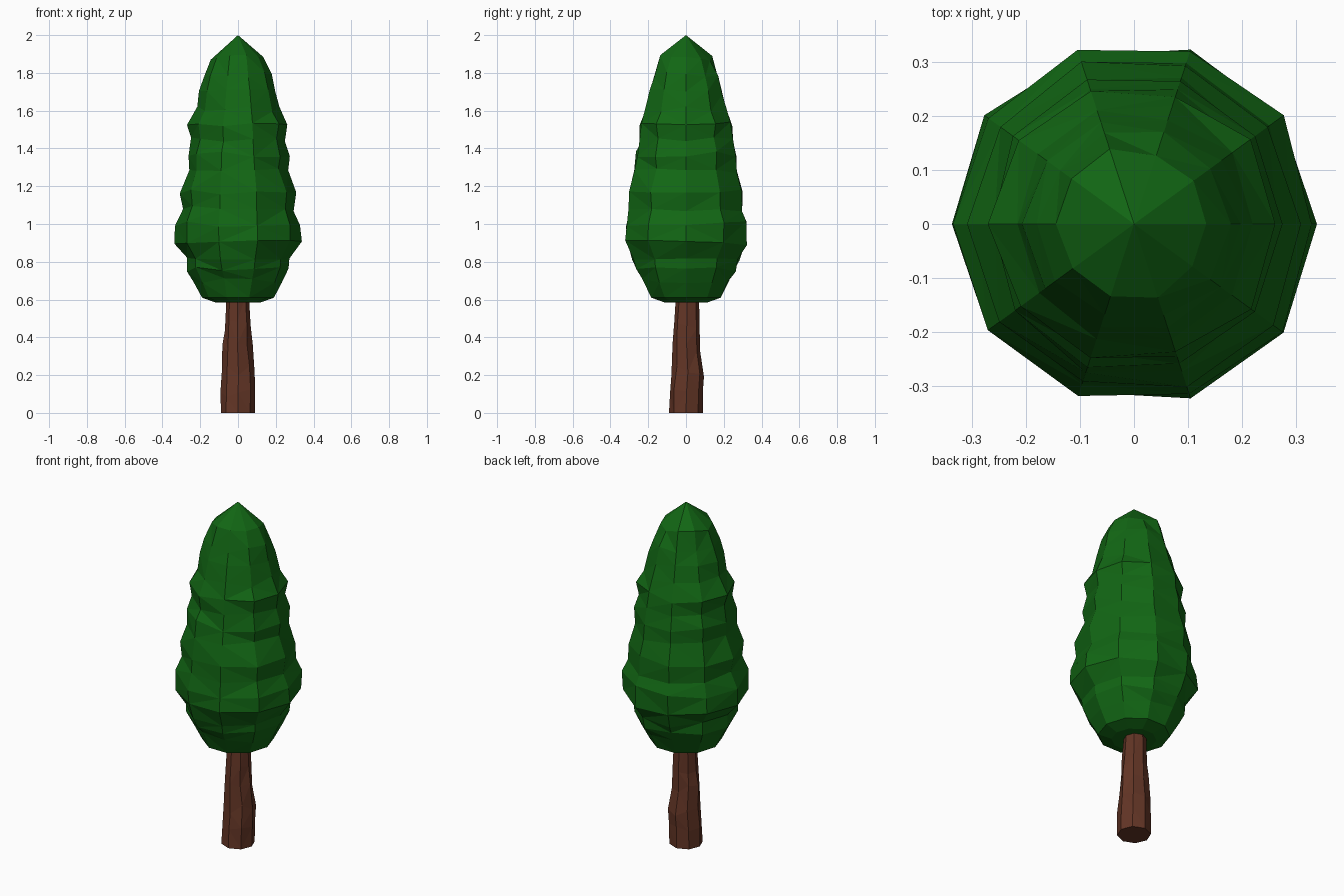
import bpy, bmesh, math, random

if "Cube" in bpy.data.objects:
    bpy.data.objects.remove(bpy.data.objects["Cube"])
random.seed(4)


def material(name, rgb):
    m = bpy.data.materials.new(name)
    m.diffuse_color = (*rgb, 1)
    m.use_nodes = True
    m.node_tree.nodes["Principled BSDF"].inputs["Base Color"].default_value = m.diffuse_color
    return m


def lofted(name, rings, mat, tip=None):
    """Skin a list of point rings; close with a tip point or a cap."""
    bm = bmesh.new()
    loops = [[bm.verts.new(p) for p in ring] for ring in rings]
    n = len(loops[0])
    for a, b in zip(loops, loops[1:]):
        for i in range(n):
            j = (i + 1) % n
            bm.faces.new((a[i], a[j], b[j], b[i]))
    bm.faces.new(loops[0][::-1])
    if tip:
        t = bm.verts.new(tip)
        for i in range(n):
            bm.faces.new((loops[-1][i], loops[-1][(i + 1) % n], t))
    else:
        bm.faces.new(loops[-1])
    bmesh.ops.triangulate(bm, faces=bm.faces[:])
    bmesh.ops.recalc_face_normals(bm, faces=bm.faces[:])
    me = bpy.data.meshes.new(name)
    bm.to_mesh(me)
    bm.free()
    me.materials.append(mat)
    ob = bpy.data.objects.new(name, me)
    bpy.context.collection.objects.link(ob)
    return ob


green = material("leaf green", (0.006, 0.135, 0.007))
brown = material("bark brown", (0.125, 0.036, 0.019))

# Foliage: (height, bumpy radius at the sides, smooth radius at front and back)
profile = [(0.585, 0.12, 0.12), (0.61, 0.19, 0.195), (0.70, 0.235, 0.24),
           (0.76, 0.27, 0.272), (0.82, 0.272, 0.302), (0.90, 0.34, 0.33),
           (1.00, 0.335, 0.337), (1.08, 0.297, 0.325), (1.17, 0.312, 0.31),
           (1.28, 0.26, 0.295), (1.37, 0.268, 0.278), (1.45, 0.243, 0.262),
           (1.53, 0.266, 0.248), (1.61, 0.22, 0.225), (1.70, 0.20, 0.202),
           (1.79, 0.175, 0.175), (1.88, 0.138, 0.14)]
SIDES = 10
rings = []
for k, (z, bumpy, smooth) in enumerate(profile):
    ring = []
    for i in range(SIDES):
        a = 2 * math.pi * i / SIDES
        w = abs(math.cos(a))
        r = bumpy * w + smooth * (1 - w)
        dz = 0
        if k > 1:
            r += random.uniform(-0.007, 0.007)
            dz = random.uniform(-0.015, 0.015)
        ring.append((r * math.cos(a), r * math.sin(a), z + dz))
    rings.append(ring)
lofted("foliage", rings, green, tip=(0, 0, 2))

# Trunk: (height, radius, x offset, y offset)
trunk = [(0, 0.09, 0, 0), (0.10, 0.089, 0, 0.003), (0.22, 0.086, 0.003, 0.01),
         (0.34, 0.076, -0.003, 0.003), (0.46, 0.068, -0.003, 0.004),
         (0.62, 0.058, -0.002, 0.007)]
rings = []
for z, r, ox, oy in trunk:
    ring = []
    for i in range(8):
        a = 2 * math.pi * i / 8
        q = r + (random.uniform(-0.005, 0.005) if z else 0)
        dz = random.uniform(-0.03, 0.03) if 0 < z < 0.6 else 0
        ring.append((ox + q * math.cos(a), oy + q * math.sin(a), z + dz))
    rings.append(ring)
lofted("trunk", rings, brown)
